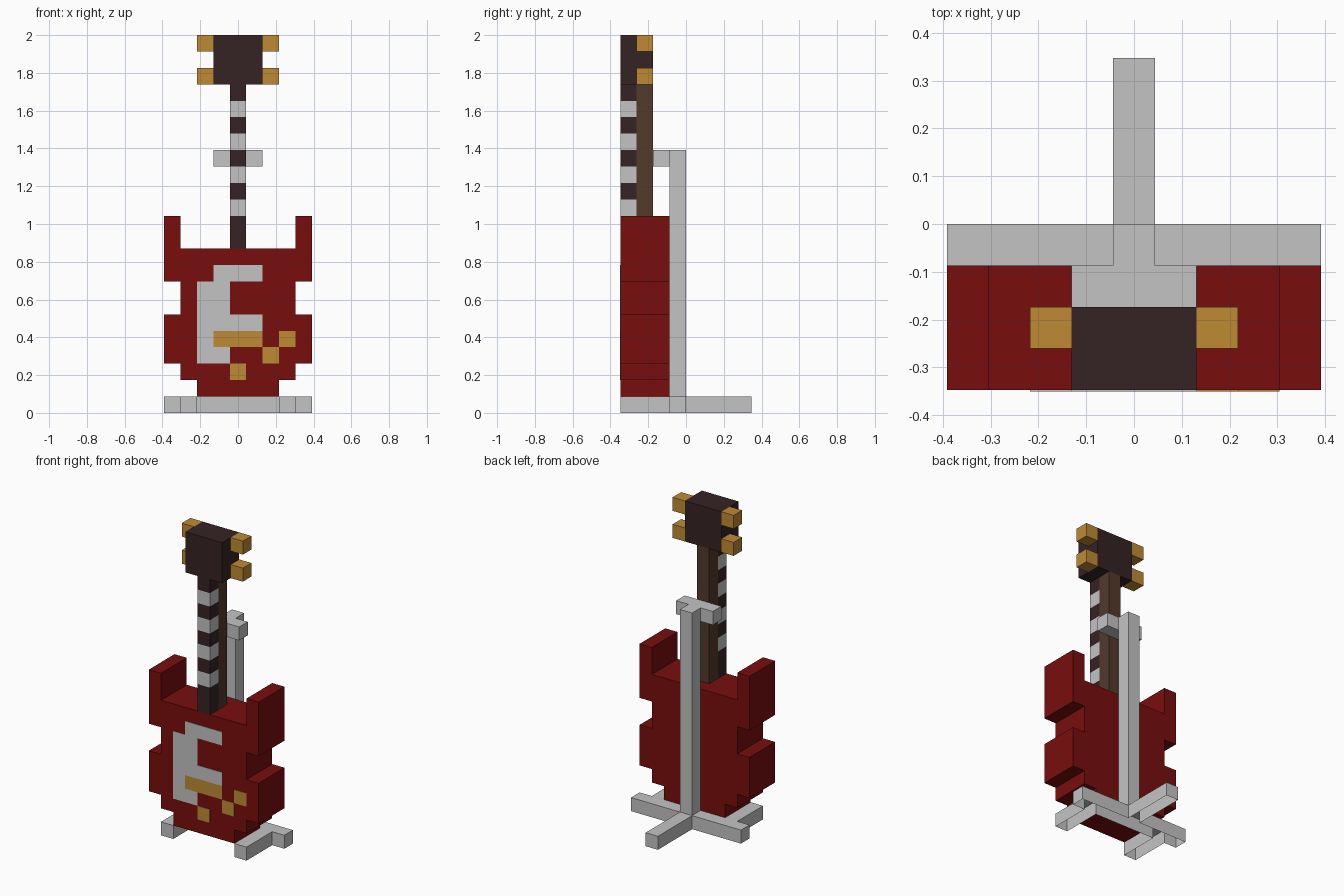
import bpy, bmesh

if "Cube" in bpy.data.objects:
    bpy.data.objects.remove(bpy.data.objects["Cube"])

U = 2 / 23  # block size; all coordinates below are in blocks


def material(name, rgb):
    m = bpy.data.materials.new(name)
    m.diffuse_color = (*rgb, 1)
    m.use_nodes = True
    m.node_tree.nodes["Principled BSDF"].inputs["Base Color"].default_value = m.diffuse_color
    return m


RED = material("red lacquer", (0.19, 0.004, 0.004))
GREY = material("light grey", (0.55, 0.55, 0.55))
DARK = material("dark wood", (0.036, 0.016, 0.017))
BROWN = material("brown wood", (0.087, 0.041, 0.024))
GOLD = material("gold", (0.52, 0.254, 0.036))


def finish(name, bm, mat):
    bmesh.ops.recalc_face_normals(bm, faces=bm.faces)
    me = bpy.data.meshes.new(name)
    bm.to_mesh(me)
    bm.free()
    me.materials.append(mat)
    ob = bpy.data.objects.new(name, me)
    bpy.context.collection.objects.link(ob)
    return ob


def box(name, x, y, z, mat):
    """Box from (min, max) ranges in blocks."""
    bm = bmesh.new()
    bmesh.ops.create_cube(bm, size=1)
    for v in bm.verts:
        for i, (lo, hi) in enumerate((x, y, z)):
            v.co[i] = U * (hi if v.co[i] > 0 else lo)
    return finish(name, bm, mat)


def mirrored_prism(name, half, to3d, depth, mat, open_start=False):
    """Extrude a half outline mirrored in x."""
    pts = half + [(-x, t) for x, t in reversed(half)]
    bm = bmesh.new()
    face = bm.faces.new([bm.verts.new(to3d(*p)) for p in pts])
    ext = bmesh.ops.extrude_face_region(bm, geom=[face], use_keep_orig=True)
    verts = [g for g in ext["geom"] if isinstance(g, bmesh.types.BMVert)]
    bmesh.ops.translate(bm, verts=verts, vec=depth)
    bmesh.ops.recalc_face_normals(bm, faces=bm.faces)
    if open_start:
        bmesh.ops.delete(bm, geom=[face], context='FACES_ONLY')
    return finish(name, bm, mat)


# Guitar body with two horns
mirrored_prism("body",
               [(2.5, 1), (2.5, 2), (3.5, 2), (3.5, 3), (4.5, 3), (4.5, 6), (3.5, 6),
                (3.5, 8), (4.5, 8), (4.5, 12), (3.5, 12), (3.5, 10)],
               lambda x, z: (x * U, -4 * U, z * U), (0, 3 * U, 0), RED)

# Painted front details: thin plates (x0, x1, z0, z1)
FRONT = (-4.03, -4)
for x0, x1, z0, z1 in [(-1.5, 1.5, 8, 9), (-2.5, -0.5, 6, 8), (-2.5, 1.5, 5, 6),
                       (-2.5, -1.5, 4, 5), (-2.5, -0.5, 3, 4)]:
    box("pickguard", (x0, x1), FRONT, (z0, z1), GREY)
for name, x0, x1, z in [("bridge", -1.5, 1.5, 4), ("knob", 2.5, 3.5, 4),
                        ("knob", 1.5, 2.5, 3), ("tailpiece", -0.5, 0.5, 2)]:
    box(name, (x0, x1), FRONT, (z, z + 1), GOLD)

# Neck back and striped fretboard
box("neck", (-0.5, 0.5), (-3, -2), (10, 20), BROWN)
box("fretboard_base", (-0.5, 0.5), (-4, -3), (10, 12), DARK)
for k in range(12, 20):
    box("fret_block", (-0.5, 0.5), (-4, -3), (k, k + 1), DARK if k % 2 else GREY)

# Headstock with four tuning pegs
box("headstock", (-1.5, 1.5), (-4, -2), (20, 23), DARK)
for x in (-2.5, 1.5):
    for z in (20, 22):
        box("tuning_peg", (x, x + 1), (-3, -2), (z, z + 1), GOLD)

# Stand: base with open underside, post and neck rest
mirrored_prism("stand_base",
               [(0.5, 4), (0.5, 0), (4.5, 0), (4.5, -1), (3.5, -1), (3.5, -4),
                (2.5, -4), (2.5, -1)],
               lambda x, y: (x * U, y * U, 0), (0, 0, U), GREY, open_start=True)
box("stand_post", (-0.5, 0.5), (-1, 0), (1, 16), GREY)
box("neck_rest", (-1.5, 1.5), (-2, -1), (15, 16), GREY)
